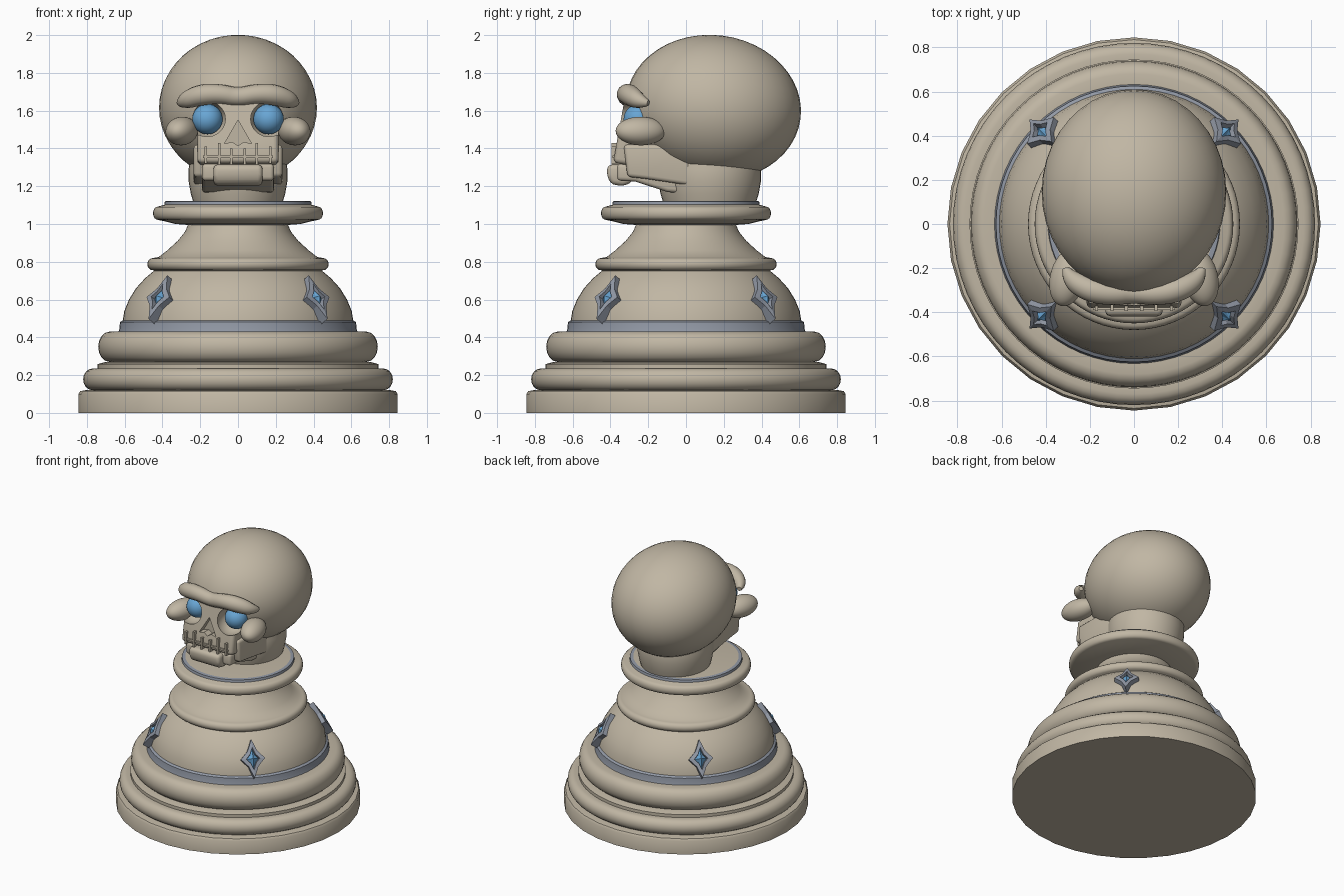
import bpy, bmesh, math
from mathutils import Vector, Matrix

if "Cube" in bpy.data.objects:
    bpy.data.objects.remove(bpy.data.objects["Cube"])


def material(name, rgb):
    m = bpy.data.materials.new(name)
    m.diffuse_color = (*rgb, 1)
    m.use_nodes = True
    m.node_tree.nodes["Principled BSDF"].inputs["Base Color"].default_value = m.diffuse_color
    return m


BONE = material("bone", (0.53, 0.47, 0.37))
STEEL = material("steel", (0.29, 0.32, 0.38))
BLUE = material("blue", (0.14, 0.38, 0.66))


def finish(name, bm, mats, angle=35):
    bmesh.ops.recalc_face_normals(bm, faces=bm.faces)
    me = bpy.data.meshes.new(name)
    bm.to_mesh(me)
    bm.free()
    ob = bpy.data.objects.new(name, me)
    bpy.context.collection.objects.link(ob)
    for m in mats:
        me.materials.append(m)
    if angle:
        smooth(ob, angle)
    return ob


def smooth(ob, angle=35):
    bpy.ops.object.select_all(action='DESELECT')
    ob.select_set(True)
    bpy.context.view_layer.objects.active = ob
    bpy.ops.object.shade_smooth_by_angle(angle=math.radians(angle))


def apply_mod(ob, kind, **settings):
    mod = ob.modifiers.new(kind, kind)
    for key, value in settings.items():
        setattr(mod, key, value)
    bpy.context.view_layer.objects.active = ob
    bpy.ops.object.modifier_apply(modifier=mod.name)


def lathe(name, pts, segs, is_steel=None):
    """Revolve (r, z) points that start and end on the axis."""
    bm = bmesh.new()
    rings = []
    for r, z in pts:
        n = segs if r > 0 else 1
        rings.append([bm.verts.new((r * math.cos(2 * math.pi * i / segs),
                                    r * math.sin(2 * math.pi * i / segs), z)) for i in range(n)])
    for a, b in zip(rings, rings[1:]):
        for i in range(segs):
            j = (i + 1) % segs
            quad = [a[i % len(a)], a[j % len(a)], b[j % len(b)], b[i % len(b)]]
            f = bm.faces.new(list(dict.fromkeys(quad)))
            f.material_index = int(bool(is_steel and is_steel(f.calc_center_median())))
    return finish(name, bm, [BONE, STEEL])


def bulge(r, z0, z1, out, n=8):
    """Half-round moulding profile."""
    zc, h = (z0 + z1) / 2, (z1 - z0) / 2
    return [(r + out * math.cos(t), zc + h * math.sin(t))
            for t in (math.pi * (i / n - 0.5) for i in range(n + 1))]


def ellipsoid(name, loc, radii, mat=BONE, rot=(0, 0, 0)):
    bm = bmesh.new()
    bmesh.ops.create_uvsphere(bm, u_segments=40, v_segments=24, radius=1)
    ob = finish(name, bm, [mat], 60)
    mesh_rot = Matrix.Identity(4)
    for axis, ang in zip("XYZ", rot):
        mesh_rot = Matrix.Rotation(ang, 4, axis) @ mesh_rot
    ob.data.transform(Matrix.Translation(loc) @ mesh_rot @ Matrix.Diagonal((*radii, 1)))
    return ob


def prism(name, pts, axis, lo, hi, bevel=0):
    """Extrude a polygon along x (points are y, z) or along y (points are x, z)."""
    bm = bmesh.new()
    make = (lambda p, d: (d, *p)) if axis == 'x' else (lambda p, d: (p[0], d, p[1]))
    a, b = ([bm.verts.new(make(p, d)) for p in pts] for d in (lo, hi))
    bm.faces.new(a)
    bm.faces.new(b[::-1])
    for i in range(len(pts)):
        j = (i + 1) % len(pts)
        bm.faces.new((a[i], b[i], b[j], a[j]))
    ob = finish(name, bm, [BONE], None)
    if bevel:
        apply_mod(ob, 'BEVEL', width=bevel, segments=3)
        smooth(ob)
    return ob


def bar(name, x0, x1, z0, z1, y0, y1):
    return prism(name, [(x0, z0), (x1, z0), (x1, z1), (x0, z1)], 'y', y0, y1)


# Turned pedestal
lathe("foot_disc", [(0, 0), (0.845, 0), (0.845, 0.1), (0.835, 0.115), (0.81, 0.12), (0, 0.12)], 32)
body = [(0, 0.11), (0.77, 0.11)] + bulge(0.77, 0.12, 0.235, 0.05)
body += [(0.745, 0.235), (0.745, 0.258), (0.70, 0.27)] + bulge(0.68, 0.27, 0.43, 0.06)
body += [(0.632, 0.43), (0.628, 0.445), (0.625, 0.48), (0.61, 0.49), (0.602, 0.54), (0.577, 0.6),
         (0.54, 0.66), (0.49, 0.715), (0.445, 0.752)]
body += bulge(0.45, 0.755, 0.82, 0.03)
body += [(0.42, 0.825), (0.375, 0.86), (0.32, 0.91), (0.28, 0.96), (0.265, 0.995), (0.33, 1.0),
         (0.39, 1.015)] + bulge(0.425, 1.022, 1.092, 0.025)
body += [(0.39, 1.102), (0.387, 1.12), (0.365, 1.123), (0, 1.123)]
lathe("pedestal", body, 64,
      lambda c: 0.435 < c.z < 0.488 or (1.1 < c.z < 1.1225 and math.hypot(c.x, c.y) > 0.36))


# Diamond ornaments: concave frame around a pyramid gem
def ornament(name, angle):
    bm = bmesh.new()
    n = Vector((0.23, 0, 0.14)).normalized()
    basis = Matrix((n, (0, 1, 0), n.cross(Vector((0, 1, 0))))).transposed()
    spin = Matrix.Rotation(angle, 3, 'Z')

    def ring(w, h, d):
        shape = [(w, 0), (w * .4, h * .4), (0, h), (-w * .4, h * .4),
                 (-w, 0), (-w * .4, -h * .4), (0, -h), (w * .4, -h * .4)]
        return [bm.verts.new(spin @ (Vector((0.578, 0, 0.6)) + basis @ Vector((d, u, v))))
                for u, v in shape]

    rings = [ring(0.085, 0.135, -0.05), ring(0.085, 0.135, 0.025),
             ring(0.047, 0.078, 0.03), ring(0.042, 0.07, 0.005)]
    for a, b in zip(rings, rings[1:]):
        for i in range(8):
            bm.faces.new((a[i], a[(i + 1) % 8], b[(i + 1) % 8], b[i]))
    bm.faces.new(rings[0])
    tip = bm.verts.new(spin @ (Vector((0.578, 0, 0.6)) + basis @ Vector((0.04, 0, 0))))
    for i in range(8):
        bm.faces.new((rings[3][i], rings[3][(i + 1) % 8], tip)).material_index = 1
    finish(name, bm, [STEEL, BLUE], None)


for k in range(4):
    ornament(f"diamond_ornament_{k + 1}", math.radians(45 + 90 * k))

# Skull: cranium and neck
cranium = ellipsoid("cranium", (0, 0.145, 1.615), (0.418, 0.465, 0.385), rot=(-0.12, 0, 0))
neck = lathe("neck", [(0, 1.11), (0.235, 1.11), (0.25, 1.16), (0.262, 1.23), (0.262, 1.29),
                      (0.24, 1.42), (0, 1.42)], 40)
neck.data.transform(Matrix.Translation((0, 0.125, 0)) @ Matrix.Diagonal((1, 1.04, 1, 1)))

# Face block and jaw
face = prism("upper_face", [(-0.385, 1.325), (-0.36, 1.47), (-0.325, 1.66), (0, 1.66),
                            (0.05, 1.31), (-0.3, 1.31)], 'x', -0.215, 0.215, 0.025)
prism("lower_jaw", [(-0.365, 1.32), (0.05, 1.31), (0.1, 1.15), (-0.1, 1.17), (-0.27, 1.225),
                    (-0.365, 1.23)], 'x', -0.19, 0.19, 0.02)
prism("chin", [(-0.415, 1.315), (-0.3, 1.315), (-0.28, 1.225), (-0.33, 1.2), (-0.395, 1.21),
               (-0.42, 1.255)], 'x', -0.13, 0.13, 0.025)
for s, side in ((-1, "left"), (1, "right")):
    lo, hi = sorted((s * 0.165, s * 0.235))
    prism(side + "_jaw_side", [(-0.33, 1.42), (0, 1.42), (0.05, 1.2), (-0.22, 1.24), (-0.31, 1.25)],
          'x', lo, hi, 0.02)

# Eye sockets and nose opening are carved out
cutters = [ellipsoid("socket_cutter", (s * 0.163, -0.31, 1.552), (0.1, 0.125, 0.098)) for s in (-1, 1)]
cutters.append(prism("nose_cutter", [(0, 1.55), (0.072, 1.425), (0.03, 1.435), (0, 1.415),
                                     (-0.03, 1.435), (-0.072, 1.425)], 'y', -0.5, -0.31))
for target in (cranium, face):
    for c in cutters:
        apply_mod(target, 'BOOLEAN', operation='DIFFERENCE', object=c, solver='EXACT')
    smooth(target)
for c in cutters:
    bpy.data.objects.remove(c)

# Eyes and cheekbones
for s, side in ((-1, "left"), (1, "right")):
    ellipsoid(side + "_eye", (s * 0.162, -0.25, 1.555), (0.08, 0.08, 0.08), BLUE)
    ellipsoid(side + "_cheekbone", (s * 0.298, -0.24, 1.492), (0.082, 0.135, 0.075),
              rot=(0, s * 0.3, s * 0.25))

# Brow ridge: tapered tube bent around the forehead
curve = bpy.data.curves.new("brow_ridge", 'CURVE')
curve.dimensions = '3D'
curve.bevel_depth = 0.052
curve.bevel_resolution = 5
curve.use_fill_caps = True
sp = curve.splines.new('NURBS')
path = [(0.31, -0.2, 1.64, .3), (0.29, -0.25, 1.65, .85), (0.2, -0.3, 1.685, 1.1),
        (0.1, -0.318, 1.69, 1.0), (0, -0.31, 1.67, .95)]
path += [(-x, y, z, r) for x, y, z, r in path[-2::-1]]
sp.points.add(len(path) - 1)
for p, (x, y, z, r) in zip(sp.points, path):
    p.co = (x, y, z, 1)
    p.radius = r
sp.use_endpoint_u = True
sp.order_u = 3
brow = bpy.data.objects.new("brow_ridge", curve)
bpy.context.collection.objects.link(brow)
curve.materials.append(BONE)

# Mouth line and teeth
bar("mouth_line", -0.185, 0.185, 1.35, 1.362, -0.39, -0.34)
for i, (x, z0, z1) in enumerate([(-0.17, 1.32, 1.41), (-0.1, 1.29, 1.43), (-0.035, 1.29, 1.4),
                                 (0.035, 1.29, 1.4), (0.1, 1.29, 1.43), (0.17, 1.32, 1.41)]):
    bar(f"tooth_{i + 1}", x - 0.007, x + 0.007, z0, z1, -0.395, -0.34)
